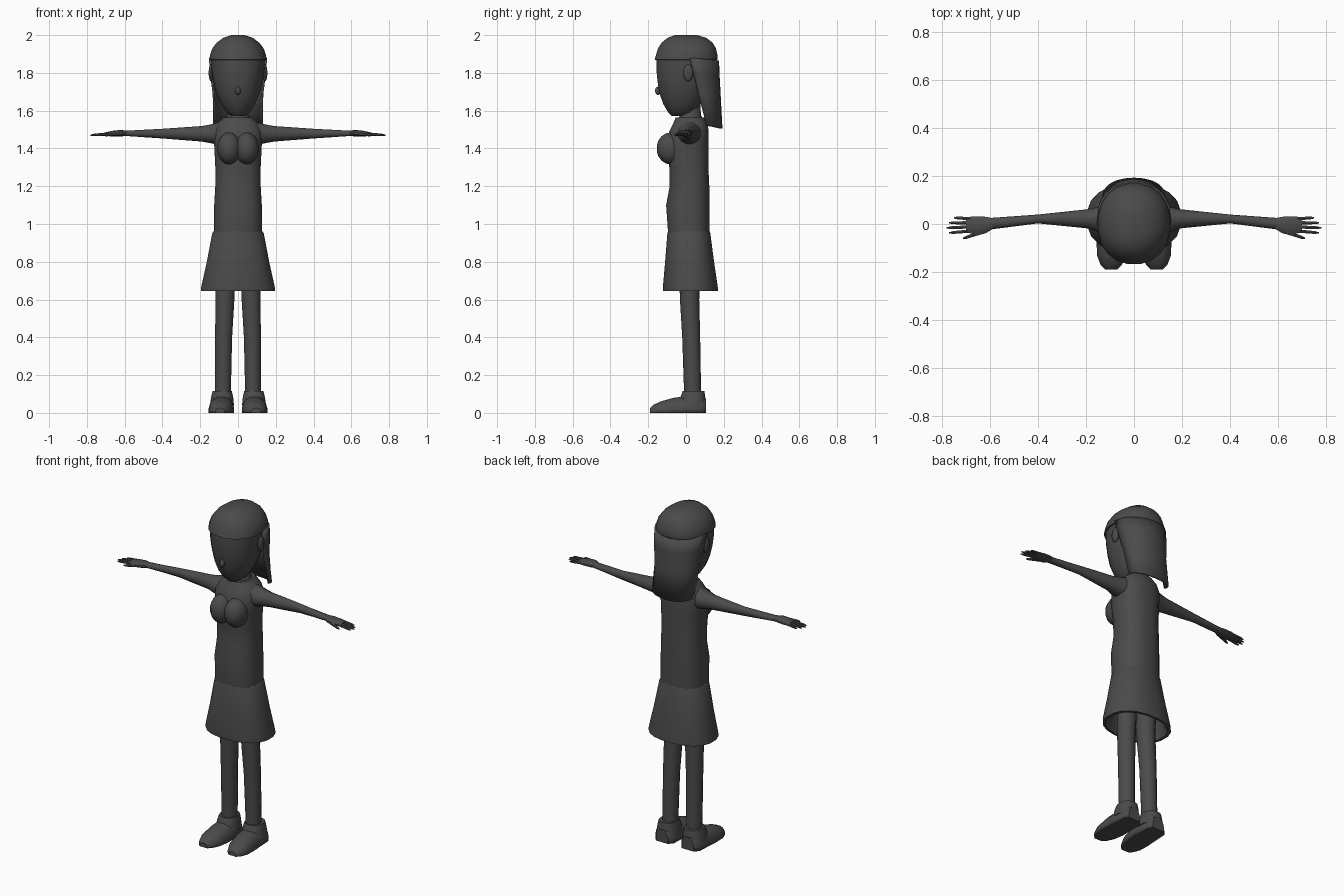
import bpy, bmesh
from math import sin, cos, pi, copysign

default = bpy.data.objects.get("Cube")
if default:
    bpy.data.objects.remove(default, do_unlink=True)

grey = bpy.data.materials.new("charcoal grey")
grey.use_nodes = True
grey.diffuse_color = (0.07, 0.07, 0.07, 1)
grey.node_tree.nodes["Principled BSDF"].inputs["Base Color"].default_value = grey.diffuse_color


def finish(name, bm, mirror=False, angle=40):
    """Turn a bmesh into a shaded, coloured object."""
    bmesh.ops.recalc_face_normals(bm, faces=bm.faces)
    mesh = bpy.data.meshes.new(name)
    bm.to_mesh(mesh)
    bm.free()
    mesh.materials.append(grey)
    obj = bpy.data.objects.new(name, mesh)
    bpy.context.collection.objects.link(obj)
    bpy.ops.object.select_all(action="DESELECT")
    obj.select_set(True)
    bpy.context.view_layer.objects.active = obj
    bpy.ops.object.shade_smooth_by_angle(angle=angle * pi / 180)
    if mirror:
        obj.modifiers.new("mirror", "MIRROR").use_mirror_merge = False
    return obj


def place(axis, t, a, b):
    return {"x": (t, a, b), "y": (a, t, b), "z": (a, b, t)}[axis]


def bridge(bm, loops, closed=True):
    count = len(loops[0])
    for low, high in zip(loops, loops[1:]):
        for i in range(count if closed else count - 1):
            j = (i + 1) % count
            bm.faces.new((low[i], low[j], high[j], high[i]))


def loft(name, axis, rings, sides=16, power=2.0, mirror=False, capped=True):
    """Each ring is (position, a_min, a_max, b_min, b_max)."""
    bm = bmesh.new()
    loops = []
    for t, a0, a1, b0, b1 in rings:
        loop = []
        for i in range(sides):
            angle = 2 * pi * (i + 0.5) / sides
            u, v = [copysign(abs(k) ** (2 / power), k) for k in (cos(angle), sin(angle))]
            a = (a0 + a1) / 2 + u * (a1 - a0) / 2
            b = (b0 + b1) / 2 + v * (b1 - b0) / 2
            loop.append(bm.verts.new(place(axis, t, a, b)))
        loops.append(loop)
    bridge(bm, loops)
    if capped:
        bm.faces.new(loops[0])
        bm.faces.new(loops[-1])
    return finish(name, bm, mirror)


def column(name, rings, **options):
    """Upright loft centred on x; each ring is (z, half_width, y_min, y_max)."""
    return loft(name, "z", [(z, -w, w, f, b) for z, w, f, b in rings], **options)


def ball(name, centre, radii, mirror=False):
    bm = bmesh.new()
    bmesh.ops.create_uvsphere(bm, u_segments=14, v_segments=9, radius=1)
    bmesh.ops.scale(bm, vec=radii, verts=bm.verts)
    bmesh.ops.translate(bm, vec=centre, verts=bm.verts)
    return finish(name, bm, mirror)


# Torso, bust and neck
column("torso", [
    (0.93, 0.13, -0.095, 0.125), (1.1, 0.128, -0.107, 0.125),
    (1.2, 0.122, -0.088, 0.125), (1.3, 0.122, -0.09, 0.12),
    (1.42, 0.128, -0.105, 0.122), (1.49, 0.132, -0.09, 0.122),
    (1.53, 0.115, -0.07, 0.115), (1.565, 0.075, -0.055, 0.1)], power=2.5)
ball("bust", (0.047, -0.08, 1.4), (0.064, 0.076, 0.085), mirror=True)
column("neck", [(1.54, 0.075, -0.05, 0.095), (1.58, 0.055, -0.03, 0.08),
                (1.67, 0.05, -0.02, 0.075)])

# Skirt with a turned-in hem and a hollow underside
column("skirt", [
    (0.9, 0.12, -0.08, 0.12), (0.67, 0.17, -0.1, 0.14), (0.645, 0.18, -0.11, 0.155),
    (0.645, 0.198, -0.122, 0.17), (0.665, 0.197, -0.124, 0.17),
    (0.8, 0.167, -0.112, 0.15), (0.95, 0.138, -0.1, 0.13),
    (0.965, 0.128, -0.095, 0.125)], sides=20, power=2.3)

# Legs and shoes
loft("legs", "z", [(0.1, 0.037, 0.122, -0.01, 0.08), (0.4, 0.03, 0.122, -0.02, 0.075),
                   (0.6, 0.018, 0.121, -0.032, 0.07), (0.85, 0.01, 0.12, -0.04, 0.08)],
     sides=14, mirror=True)
loft("shoe_cuffs", "z", [(0.04, 0.02, 0.15, -0.04, 0.105), (0.085, 0.025, 0.143, -0.03, 0.103),
                         (0.115, 0.032, 0.135, -0.018, 0.098)], mirror=True, power=2.4)
shoes = [(0.105, 0.045, 0.125, 0.075), (0.08, 0.024, 0.148, 0.09), (0, 0.02, 0.152, 0.09),
         (-0.07, 0.02, 0.157, 0.08), (-0.13, 0.03, 0.155, 0.063),
         (-0.17, 0.05, 0.14, 0.045), (-0.19, 0.07, 0.12, 0.025)]
# the lower half of each shoe section is flattened onto the sole
shoe = loft("shoes", "y", [(y, a, b, -h, h) for y, a, b, h in shoes], power=2.5, mirror=True)
for vert in shoe.data.vertices:
    vert.co.z = max(vert.co.z, 0)

# Arms, palms and fingers
loft("arms", "x", [(0.09, -0.05, 0.085, 1.415, 1.545), (0.14, -0.038, 0.075, 1.425, 1.53),
                   (0.19, -0.02, 0.063, 1.435, 1.52), (0.4, 0.002, 0.04, 1.452, 1.505),
                   (0.6, -0.024, 0.026, 1.466, 1.494)], sides=12, mirror=True)
loft("palms", "x", [(0.585, -0.02, 0.025, 1.468, 1.494), (0.62, -0.042, 0.032, 1.463, 1.498),
                    (0.66, -0.046, 0.034, 1.463, 1.494), (0.7, -0.036, 0.03, 1.466, 1.486)],
     sides=10, mirror=True)


def digit(name, root_x, root_y, tip_x, tip_y, size=0.008):
    rings = []
    for k, scale in ((0, 1), (0.8, 0.85), (1, 0.4)):
        y = root_y + (tip_y - root_y) * k
        z, r = 1.478 - 0.008 * k, size * scale
        rings.append((root_x + (tip_x - root_x) * k, y - r, y + r, z - r, z + r))
    loft(name, "x", rings, sides=6, mirror=True)


for i, (finger, reach) in enumerate((("little", 0.75), ("ring", 0.77),
                                     ("middle", 0.78), ("index", 0.77))):
    digit(finger + "_fingers", 0.68, 0.022 - 0.017 * i, reach, 0.026 - 0.021 * i)
digit("thumbs", 0.635, -0.035, 0.712, -0.06, 0.009)

# Head, nose and ears
column("head", [
    (1.572, 0.035, -0.075, -0.005), (1.59, 0.062, -0.095, 0.05), (1.635, 0.092, -0.122, 0.08),
    (1.69, 0.115, -0.142, 0.115), (1.75, 0.132, -0.153, 0.15),
    (1.82, 0.142, -0.16, 0.162), (1.88, 0.145, -0.158, 0.165)], power=2.2)
ball("nose", (0, -0.148, 1.705), (0.014, 0.016, 0.022))
ball("ears", (0.143, 0.012, 1.8), (0.013, 0.026, 0.045), mirror=True)

# Hair: crown with a straight fringe, and a thin curtain down the back
column("hair_crown", [
    (1.868, 0.147, -0.16, 0.167), (1.87, 0.152, -0.168, 0.169), (1.89, 0.151, -0.162, 0.17),
    (1.93, 0.137, -0.15, 0.16), (1.96, 0.114, -0.13, 0.142),
    (1.985, 0.08, -0.1, 0.11), (2.0, 0.035, -0.06, 0.06)], sides=20, power=2.2)
bm = bmesh.new()
rows = []
for z, width, front, back in ((1.88, 0.148, 0.02, 0.169), (1.8, 0.143, 0.04, 0.172),
                              (1.69, 0.128, 0.065, 0.178), (1.52, 0.126, 0.11, 0.187)):
    rows.append([bm.verts.new((width * cos(pi * i / 10),
                               front + (back - front) * sin(pi * i / 10) ** 0.8,
                               z - 0.015 * sin(pi * i / 10)))
                 for i in range(11)])
bridge(bm, rows, closed=False)
curtain = finish("hair_back", bm)
thickness = curtain.modifiers.new("thickness", "SOLIDIFY")
thickness.thickness = 0.012
thickness.offset = 0
